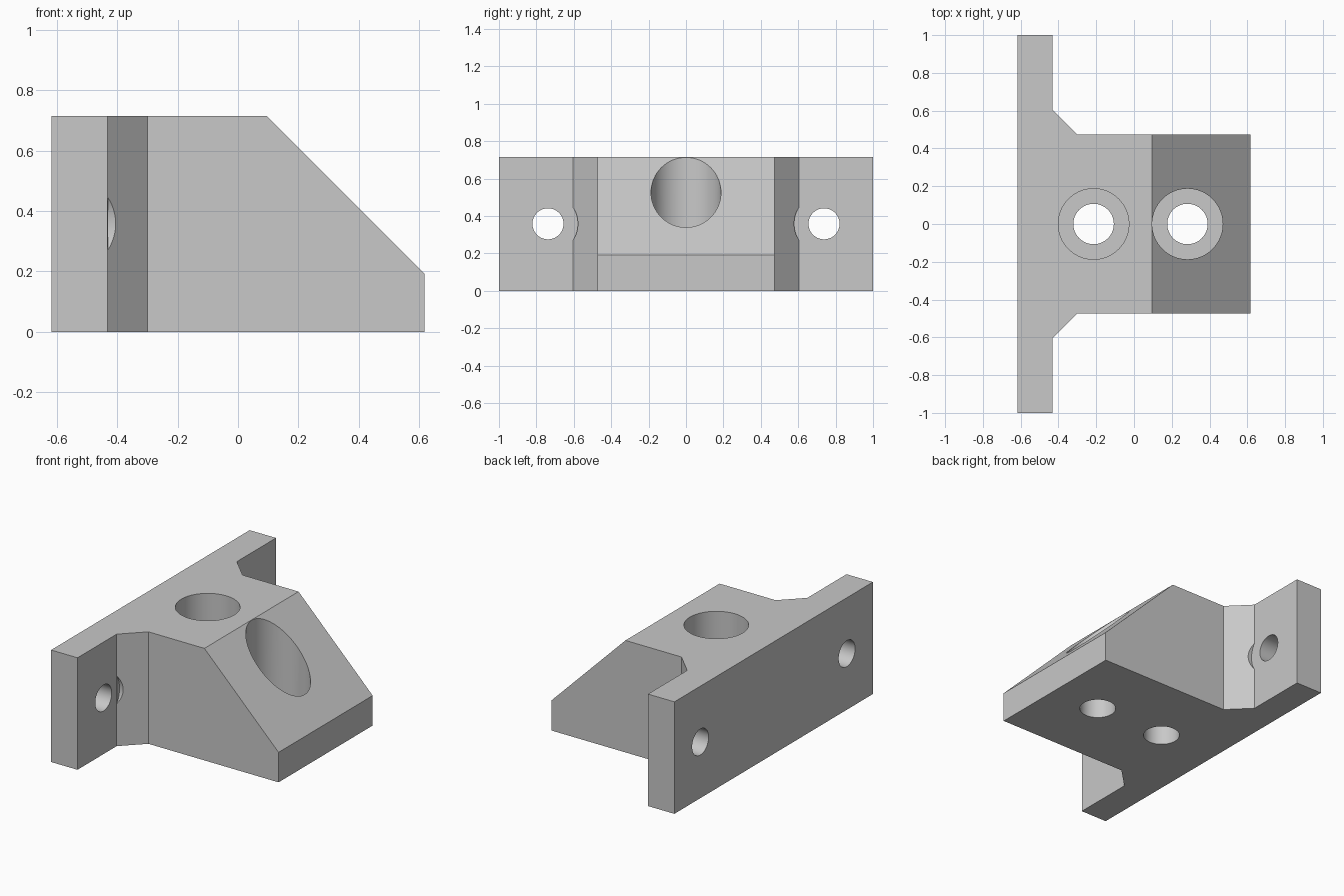
import bpy
import bmesh
import math
from mathutils import Vector

cube = bpy.data.objects.get("Cube")
if cube:
    bpy.data.objects.remove(cube, do_unlink=True)

HEIGHT = 0.714
BACK, PLATE, FRONT = -0.618, -0.432, 0.618
FLOOR = 0.187          # thickness left under the screw-head bores

grey = bpy.data.materials.new("light grey")
grey.use_nodes = True
colour = (0.58, 0.58, 0.58, 1)
grey.diffuse_color = colour
grey.node_tree.nodes["Principled BSDF"].inputs["Base Color"].default_value = colour

# Plan outline: wide mounting plate, chamfered necks, central block
half = [(BACK, 1.0), (PLATE, 1.0), (PLATE, 0.605), (-0.3, 0.474), (FRONT, 0.474)]
outline = half + [(x, -y) for x, y in reversed(half)]

bm = bmesh.new()
base = bm.faces.new([bm.verts.new((x, y, 0)) for x, y in outline])
top = bmesh.ops.extrude_face_region(bm, geom=[base])["geom"]
bmesh.ops.translate(bm, vec=(0, 0, HEIGHT),
                    verts=[v for v in top if isinstance(v, bmesh.types.BMVert)])

# Sloping front: slice off the upper corner at 45 degrees and close the cut
cut = bmesh.ops.bisect_plane(bm, geom=bm.verts[:] + bm.edges[:] + bm.faces[:],
                             plane_co=(0.095, 0, HEIGHT), plane_no=(1, 0, 1),
                             clear_outer=True)
rim = [e for e in cut["geom_cut"] if isinstance(e, bmesh.types.BMEdge)]
bmesh.ops.edgenet_fill(bm, edges=rim)
bmesh.ops.recalc_face_normals(bm, faces=bm.faces[:])

mesh = bpy.data.meshes.new("mounting_bracket")
bm.to_mesh(mesh)
bm.free()
mesh.materials.append(grey)
bracket = bpy.data.objects.new("mounting_bracket", mesh)
bpy.context.collection.objects.link(bracket)


def bore(name, radius, start, end):
    """Cut a round hole running from start to end."""
    start, end = Vector(start), Vector(end)
    axis = end - start
    bpy.ops.mesh.primitive_cylinder_add(
        vertices=64, radius=radius, depth=axis.length, location=(start + end) / 2,
        rotation=axis.to_track_quat('Z', 'Y').to_euler())
    cutter = bpy.context.object
    cutter.name = name
    cutter.hide_render = True
    cutter.data.materials.append(grey)
    mod = bracket.modifiers.new(name, 'BOOLEAN')
    mod.operation = 'DIFFERENCE'
    mod.solver = 'EXACT'
    mod.object = cutter
    bpy.ops.object.select_all(action='DESELECT')
    bpy.context.view_layer.objects.active = bracket
    bracket.select_set(True)
    bpy.ops.object.modifier_apply(modifier=name)
    bpy.data.objects.remove(cutter, do_unlink=True)


# Two vertical counterbored screw holes
for x in (-0.214, 0.283):
    bore("head_bore", 0.187, (x, 0, FLOOR), (x, 0, 1))
    bore("screw_hole", 0.107, (x, 0, -0.2), (x, 0, 0.5))

# Plate holes, with washer clearance scooped from the chamfers
for side in (-1, 1):
    y, z = side * 0.738, 0.358
    bore("washer_clearance", 0.16, (PLATE + 0.001, y, z), (0, y, z))
    bore("plate_hole", 0.083, (-0.8, y, z), (-0.2, y, z))

# Smooth bores, crisp outer edges
bpy.ops.object.shade_smooth_by_angle(angle=math.radians(30))
